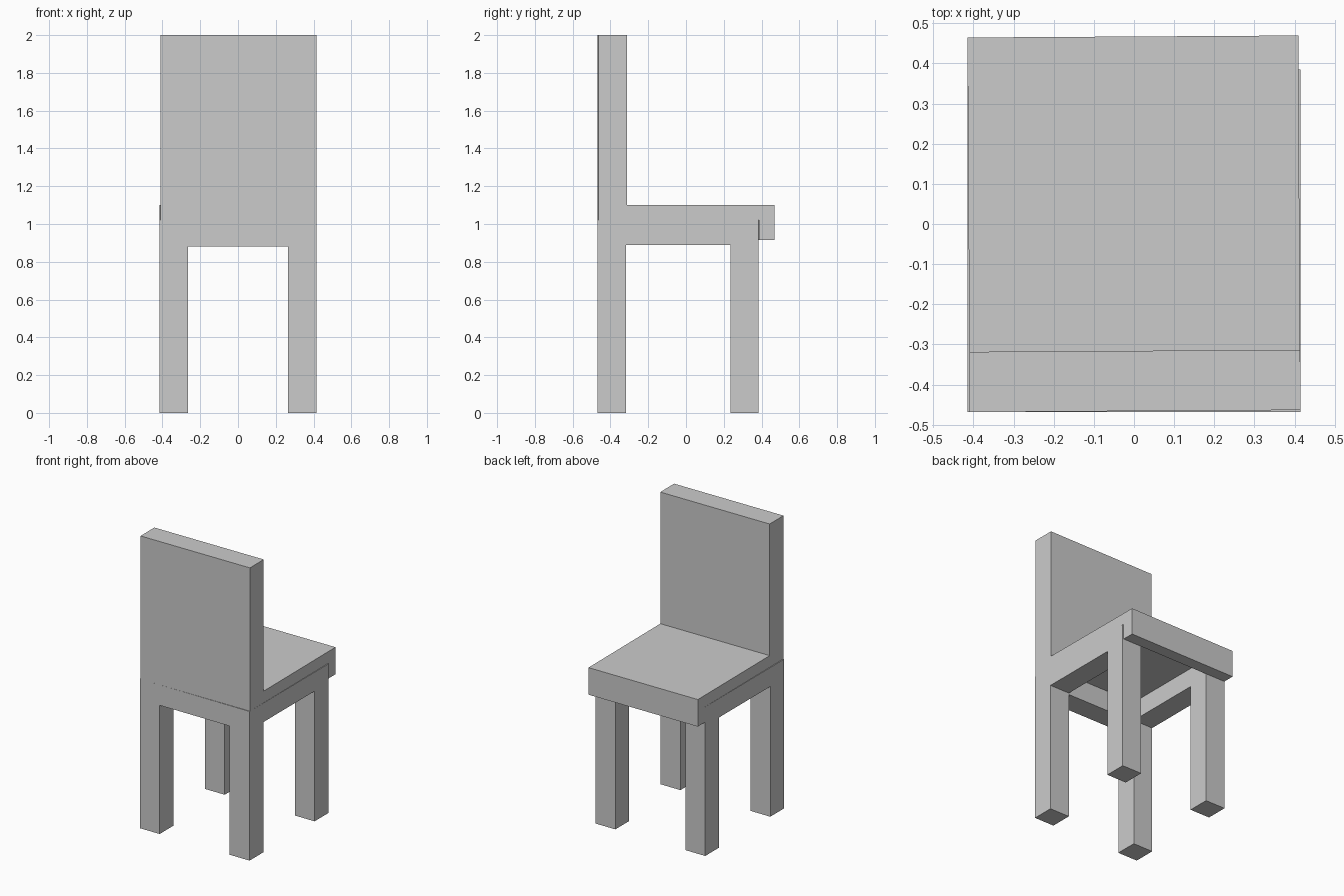
import bpy
from math import radians

if "Cube" in bpy.data.objects:
    bpy.data.objects.remove(bpy.data.objects["Cube"])


def extrude_x(name, profile, x0, x1, turn=0.0):
    """Solid made by sweeping a (y, z) outline from x0 to x1."""
    n = len(profile)
    verts = [(x, y, z) for x in (x0, x1) for y, z in profile]
    faces = [tuple(reversed(range(n))), tuple(range(n, 2 * n))]
    faces += [(i, (i + 1) % n, (i + 1) % n + n, i + n) for i in range(n)]
    mesh = bpy.data.meshes.new(name)
    mesh.from_pydata(verts, [], faces)
    obj = bpy.data.objects.new(name, mesh)
    obj.rotation_euler.z = turn
    bpy.context.collection.objects.link(obj)
    return obj


def box(name, x, y, z, turn=0.0):
    outline = [(y[0], z[0]), (y[1], z[0]), (y[1], z[1]), (y[0], z[1])]
    return extrude_x(name, outline, x[0], x[1], turn)


FRAME_TOP = 1.02
HALF = 0.415              # half width of the chair
INNER = 0.265             # inner side of the legs
REST_Y = (-0.468, -0.318)  # legs under the backrest
SEAT_Y = (0.235, 0.385)    # legs under the seat edge
TURN = radians(0.35)       # seat and backrest sit very slightly askew

# Legs and side rails
for side, x in (("left", (-HALF, -INNER)), ("right", (INNER, HALF))):
    box(f"{side}_backrest_leg", x, REST_Y, (0, FRAME_TOP))
    box(f"{side}_seat_edge_leg", x, SEAT_Y, (0, FRAME_TOP))
    box(f"{side}_rail", x, (REST_Y[1], SEAT_Y[0]), (0.89, FRAME_TOP))

# Cross rail below the backrest
box("cross_rail", (-INNER, INNER), REST_Y, (0.88, FRAME_TOP))

# Seat board with a lip hanging in front of the legs
seat_outline = [(-0.316, FRAME_TOP), (0.385, FRAME_TOP), (0.385, 0.915),
                (0.467, 0.915), (0.467, 1.10), (-0.316, 1.10)]
extrude_x("seat", seat_outline, -0.412, 0.412, TURN)

# Backrest
box("backrest", (-0.412, 0.412), (-0.466, -0.316), (FRAME_TOP, 2.0), TURN)
